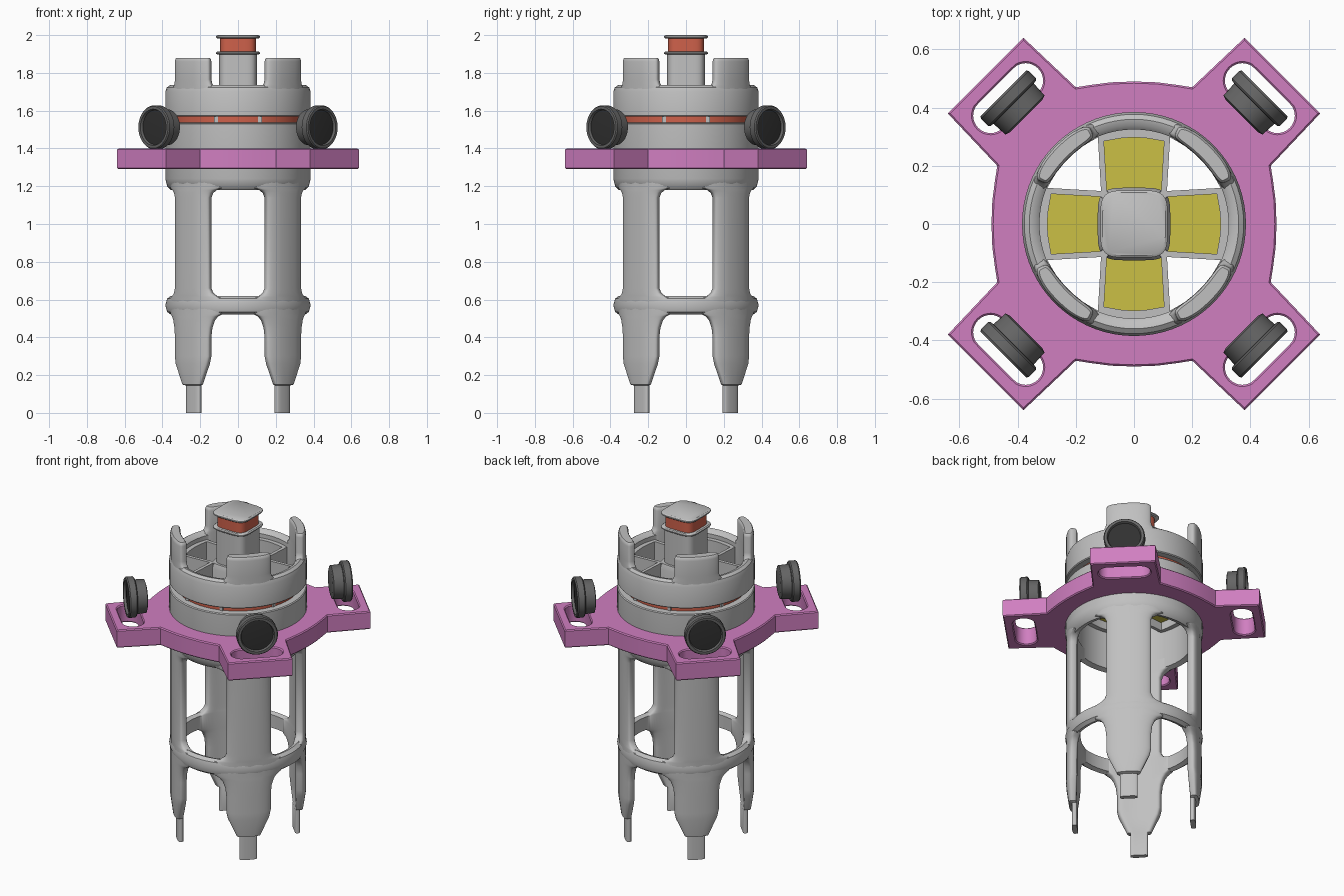
import bpy, bmesh
from math import sin, cos, pi, radians, copysign
from mathutils import Matrix, Vector

cube = bpy.data.objects.get("Cube")
if cube:
    bpy.data.objects.remove(cube, do_unlink=True)


def material(name, rgb):
    m = bpy.data.materials.new(name)
    m.use_nodes = True
    color = (*rgb, 1)
    m.diffuse_color = color
    m.node_tree.nodes["Principled BSDF"].inputs["Base Color"].default_value = color
    return m


GRAY = material("light gray", (0.53, 0.53, 0.53))
PINK = material("orchid pink", (0.63, 0.21, 0.53))
YELLOW = material("yellow", (0.6, 0.53, 0.06))
ORANGE = material("orange red", (0.62, 0.12, 0.07))
DARK = material("dark gray", (0.13, 0.13, 0.13))
BLACK = material("near black", (0.03, 0.03, 0.03))


def smooth(obj):
    bpy.ops.object.select_all(action="DESELECT")
    obj.select_set(True)
    bpy.context.view_layer.objects.active = obj
    bpy.ops.object.shade_smooth_by_angle(angle=radians(35))


def loft(name, rings, mat, closed=False, matrix=None):
    """Skin a stack of equal rings; closed joins last to first, else caps."""
    bm = bmesh.new()
    loops = [[bm.verts.new(p) for p in ring] for ring in rings]
    pairs = list(zip(loops, loops[1:]))
    if closed:
        pairs.append((loops[-1], loops[0]))
    else:
        bm.faces.new(loops[0])
        bm.faces.new(loops[-1])
    n = len(loops[0])
    for a, b in pairs:
        for i in range(n):
            j = (i + 1) % n
            bm.faces.new((a[i], a[j], b[j], b[i]))
    if matrix:
        bm.transform(matrix)
    bmesh.ops.recalc_face_normals(bm, faces=bm.faces)
    mesh = bpy.data.meshes.new(name)
    bm.to_mesh(mesh)
    bm.free()
    mesh.materials.append(mat)
    obj = bpy.data.objects.new(name, mesh)
    bpy.context.collection.objects.link(obj)
    smooth(obj)
    return obj


def superellipse(power, n):
    for i in range(n):
        c, s = cos(2 * pi * i / n), sin(2 * pi * i / n)
        yield copysign(abs(c) ** power, c), copysign(abs(s) ** power, s)


def lathe(name, profile, mat, closed=False, matrix=None, n=72):
    rings = [[(r * u, r * v, z) for u, v in superellipse(1, n)] for r, z in profile]
    return loft(name, rings, mat, closed, matrix)


def square_post(name, profile, mat):
    rings = [[(r * u, r * v, z) for u, v in superellipse(0.45, 48)] for r, z in profile]
    return loft(name, rings, mat)


def crescent(name, heading, rows, mat):
    """Curved strip of the shell: rows of height, half angle, radius, half thickness."""
    rings = []
    for z, half, mid, thick in rows:
        ring = []
        for u, v in superellipse(0.5, 44):
            a, r = radians(heading + half * u), mid + thick * v
            ring.append((r * cos(a), r * sin(a), z))
        rings.append(ring)
    return loft(name, rings, mat)


def prism(name, outline, z0, z1, mat, matrix):
    return loft(name, [[(x, y, z) for x, y in outline] for z in (z0, z1)], mat, False, matrix)


# Main collar with rounded rims and a groove for the seal
lathe("collar", [(0.325, 1.19), (0.355, 1.18), (0.375, 1.2), (0.385, 1.24),
                 (0.385, 1.53), (0.38, 1.535), (0.332, 1.537), (0.332, 1.568),
                 (0.38, 1.57), (0.385, 1.575), (0.385, 1.7), (0.377, 1.723),
                 (0.36, 1.735), (0.34, 1.73), (0.325, 1.715)], GRAY, True)
lathe("seal_ring", [(0.33, 1.537), (0.345, 1.537), (0.345, 1.568), (0.33, 1.568)], ORANGE, True)

# Lower brace band between the legs
lathe("brace_band", [(0.33, 0.53), (0.355, 0.52), (0.375, 0.535), (0.385, 0.57),
                     (0.375, 0.605), (0.355, 0.62), (0.33, 0.61)], GRAY, True)

# Four legs with flared joints, and stubs above the collar
R, T, H = 0.35, 0.03, 20.5
flare = [(0.3, H), (0.40, H), (0.45, 21.5), (0.49, 24), (0.51, 27), (0.525, 32),
         (0.61, 32), (0.62, 26), (0.635, 22.5), (0.66, H), (1.14, H), (1.165, 22.5),
         (1.18, 26), (1.19, 32), (1.25, 32)]
leg_rows = [(0, 8.5, 0.333, 0.015), (0.145, 8.5, 0.333, 0.015), (0.15, 11, 0.343, 0.022),
            (0.26, 19, R, T)] + [(z, h, R, T) for z, h in flare]
stub_rows = [(1.6, 24, R, T), (1.725, 24, R, T), (1.74, 21.5, R, T), (1.765, H, R, T),
             (1.86, H, R, T), (1.874, 20, R, 0.027), (1.88, 19, R, 0.022)]
for k in range(4):
    crescent(f"leg_{k + 1}", 45 + 90 * k, leg_rows, GRAY)
    crescent(f"top_stub_{k + 1}", 45 + 90 * k, stub_rows, GRAY)

# Centre post with a banded cap
square_post("post_base", [(0.125, 1.42), (0.125, 1.66), (0.115, 1.69)], GRAY)
square_post("centre_post", [(0.1, 1.6), (0.1, 1.9)], GRAY)
square_post("cap_collar", [(0.11, 1.897), (0.116, 1.902), (0.116, 1.908), (0.11, 1.913)], GRAY)
square_post("cap_band", [(0.096, 1.91), (0.096, 1.985)], ORANGE)
square_post("cap_top", [(0.11, 1.982), (0.116, 1.987), (0.116, 1.994), (0.108, 2.0)], GRAY)

# Pockets between the post and the collar, each with a coloured floor
for k in range(4):
    turn = Matrix.Rotation(k * pi / 2, 4, "Z")
    for side in (-1, 1):
        wall = [(0.09, side * 0.092), (0.33, side * 0.106),
                (0.33, side * 0.126), (0.09, side * 0.112)]
        prism(f"spoke_{k + 1}_{'left' if side > 0 else 'right'}", wall, 1.42, 1.69, GRAY, turn)
    floor = [(0.11, -0.1), (0.31, -0.115), (0.31, 0.115), (0.11, 0.1)]
    prism(f"pocket_floor_{k + 1}", floor, 1.47, 1.5, YELLOW, turn)
    crescent(f"pocket_end_{k + 1}", 90 * k,
             [(1.42, 21, 0.316, 0.018), (1.69, 21, 0.316, 0.018)], GRAY)

# Mounting flange: four slotted arms around an open disc
curve = bpy.data.curves.new("flange", "CURVE")
curve.dimensions = "2D"
curve.fill_mode = "BOTH"
curve.extrude = 0.049
curve.bevel_depth = 0.006
curve.bevel_resolution = 0
curve.offset = -0.006


def spline(points):
    s = curve.splines.new("POLY")
    s.points.add(len(points) - 1)
    for p, (x, y) in zip(s.points, points):
        p.co = (x, y, 0, 1)
    s.use_cyclic_u = True


quarter = [(0.63, 0.39), (0.64, 0.38), (0.47, 0.2), (0.478, 0.15), (0.487, 0.08), (0.49, 0),
           (0.487, -0.08), (0.478, -0.15), (0.47, -0.2), (0.64, -0.38), (0.63, -0.39)]
outline = []
for k in range(4):
    turn = Matrix.Rotation(k * pi / 2, 2)
    outline += [tuple(turn @ Vector(p)) for p in reversed(quarter)]
    slot_turn = Matrix.Rotation(pi / 4 + k * pi / 2, 2)
    slot = []
    for u, v in superellipse(1, 32):
        end = copysign(0.085, v) if abs(v) > 1e-6 else 0
        slot.append(tuple(slot_turn @ Vector((0.612 + 0.06 * u, end + 0.06 * v))))
    spline(slot)
spline(outline)
spline([(0.36 * u, 0.36 * v) for u, v in superellipse(1, 72)])
flange = bpy.data.objects.new("flange", curve)
flange.location.z = 1.345
bpy.context.collection.objects.link(flange)
curve.materials.append(PINK)
bpy.ops.object.select_all(action="DESELECT")
flange.select_set(True)
bpy.context.view_layer.objects.active = flange
bpy.ops.object.convert(target="MESH")
smooth(bpy.context.view_layer.objects.active)

# Four round knobs facing outward above the slots
knob = [(0.08, 0.525), (0.095, 0.53), (0.098, 0.585), (0.11, 0.587), (0.116, 0.593),
        (0.116, 0.628), (0.111, 0.635), (0.096, 0.635), (0.09, 0.618)]
for k in range(4):
    place = (Matrix.Translation((0, 0, 1.512)) @ Matrix.Rotation(pi / 4 + k * pi / 2, 4, "Z")
             @ Matrix.Rotation(pi / 2, 4, "Y"))
    lathe(f"knob_{k + 1}", knob, DARK, False, place, 48)
    lathe(f"knob_face_{k + 1}", [(0.092, 0.616), (0.092, 0.621), (0.05, 0.624)],
          BLACK, False, place, 48)
